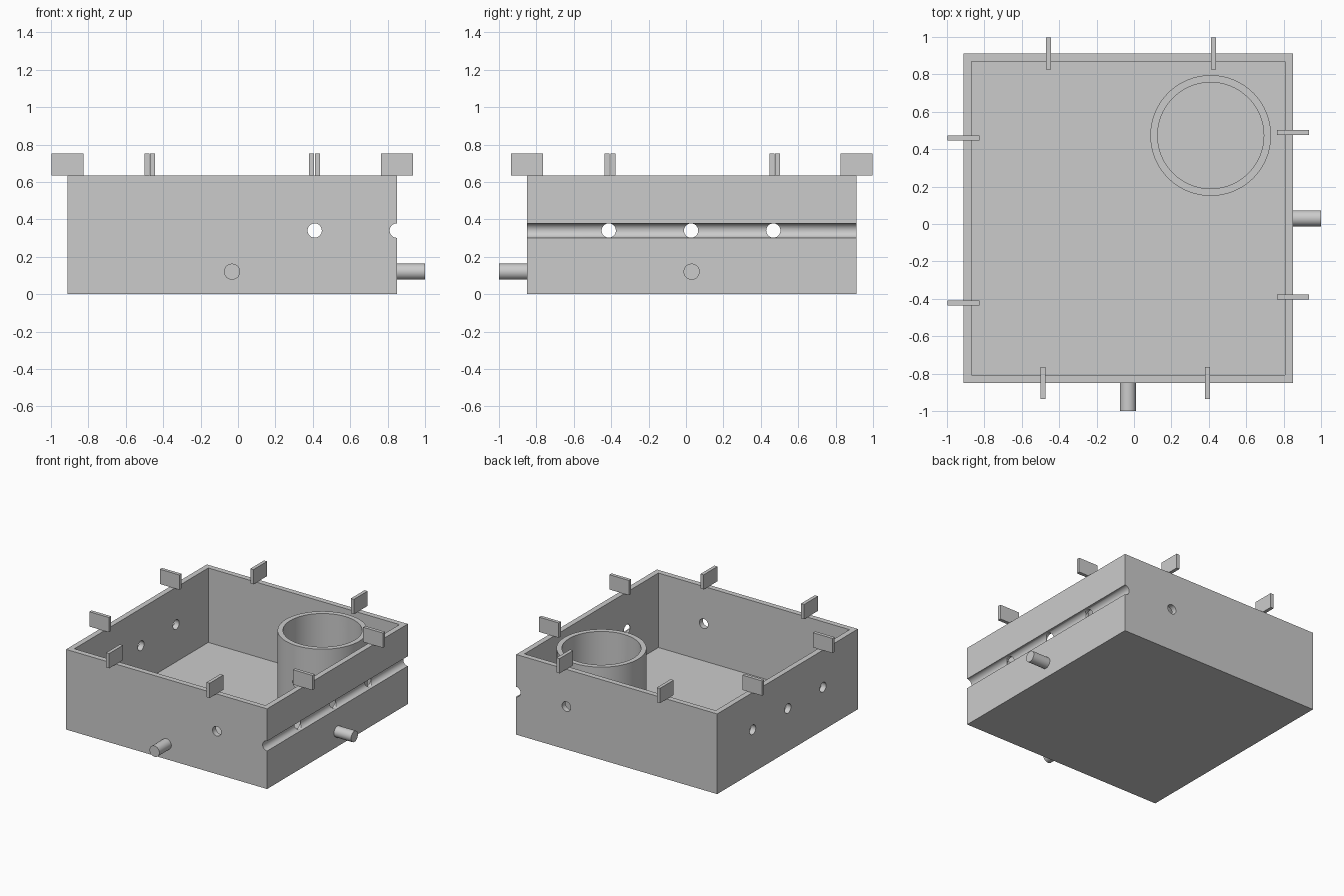
import bpy, math
from mathutils import Matrix

cube = bpy.data.objects.get("Cube")
if cube:
    bpy.data.objects.remove(cube, do_unlink=True)

grey = bpy.data.materials.new("plain_grey")
grey.use_nodes = True
COLOUR = (0.6, 0.6, 0.6, 1)
grey.diffuse_color = COLOUR
grey.node_tree.nodes["Principled BSDF"].inputs["Base Color"].default_value = COLOUR


def box(name, low, high):
    """Axis-aligned block between two corners."""
    centre = [(a + b) / 2 for a, b in zip(low, high)]
    bpy.ops.mesh.primitive_cube_add(size=1)
    ob = bpy.context.object
    size = Matrix.Diagonal([b - a for a, b in zip(low, high)] + [1])
    ob.data.transform(Matrix.Translation(centre) @ size)
    ob.name = name
    ob.data.materials.append(grey)
    return ob


def rod(name, centre, radius, length, axis="Z"):
    """Round bar along an axis."""
    bpy.ops.mesh.primitive_cylinder_add(vertices=64, radius=radius, depth=length)
    ob = bpy.context.object
    turn = {"X": Matrix.Rotation(math.pi / 2, 4, "Y"),
            "Y": Matrix.Rotation(math.pi / 2, 4, "X"),
            "Z": Matrix.Identity(4)}[axis]
    ob.data.transform(Matrix.Translation(centre) @ turn)
    ob.name = name
    ob.data.materials.append(grey)
    return ob


def cut(target, cutters):
    """Subtract each cutter and bake the result."""
    for c in cutters:
        mod = target.modifiers.new("cut", "BOOLEAN")
        mod.operation = "DIFFERENCE"
        mod.solver = "EXACT"
        mod.object = c
    graph = bpy.context.evaluated_depsgraph_get()
    mesh = bpy.data.meshes.new_from_object(target.evaluated_get(graph))
    target.modifiers.clear()
    target.data = mesh


def smooth(ob):
    bpy.ops.object.select_all(action="DESELECT")
    ob.select_set(True)
    bpy.context.view_layer.objects.active = ob
    bpy.ops.object.shade_smooth_by_angle(angle=math.radians(30))


LEFT, RIGHT, FRONT, BACK = -0.912, 0.85, -0.85, 0.912
RIM, FLOOR, WALL = 0.635, 0.045, 0.043
HOLE_Z, HOLE_R = 0.34, 0.038
CUP = (0.41, 0.473)

# Open tray
tray = box("tray", (LEFT, FRONT, 0), (RIGHT, BACK, RIM))
cavity = box("cavity_cutter", (LEFT + WALL, FRONT + WALL, FLOOR),
             (RIGHT - WALL, BACK - WALL, 1))

# Round cup standing in the tray corner
cup = rod("cup", (*CUP, (RIM + 0.02) / 2), 0.323, RIM - 0.02)
bore = rod("bore_cutter", (*CUP, 0.4), 0.284, 2)

# Cross holes through walls and cup, and the groove on one side
holes = [rod("hole_cutter", (0, y, HOLE_Z), HOLE_R, 3, "X") for y in (-0.413, 0.027, 0.467)]
holes.append(rod("hole_cutter", (0.41, 0, HOLE_Z), HOLE_R, 3, "Y"))
groove = rod("groove_cutter", (RIGHT, 0, HOLE_Z), HOLE_R + 0.001, 3, "Y")

cut(tray, [cavity, groove] + holes)
cut(cup, [bore] + holes)
for helper in [cavity, bore, groove] + holes:
    bpy.data.objects.remove(helper, do_unlink=True)

# Locating pegs
PEG_Z, PEG_R = 0.12, 0.043
side_peg = rod("side_peg", (0.915, 0.03, PEG_Z), PEG_R, 0.17, "X")
front_peg = rod("front_peg", (-0.032, -0.915, PEG_Z), PEG_R, 0.17, "Y")

for part in (tray, cup, side_peg, front_peg):
    smooth(part)

# Upright tabs straddling the rim, two per wall
TAB_TOP, HALF, REACH = 0.752, 0.0135, 0.086
for wall, edge, spots in (("left", LEFT, (-0.422, 0.46)), ("right", RIGHT, (-0.39, 0.49))):
    for i, y in enumerate(spots):
        box(f"{wall}_tab_{i + 1}", (edge - REACH, y - HALF, RIM),
            (edge + REACH, y + HALF, TAB_TOP))
for wall, edge, spots in (("front", FRONT, (-0.487, 0.393)), ("back", BACK, (-0.457, 0.424))):
    for i, x in enumerate(spots):
        box(f"{wall}_tab_{i + 1}", (x - HALF, edge - REACH, RIM),
            (x + HALF, edge + REACH, TAB_TOP))
